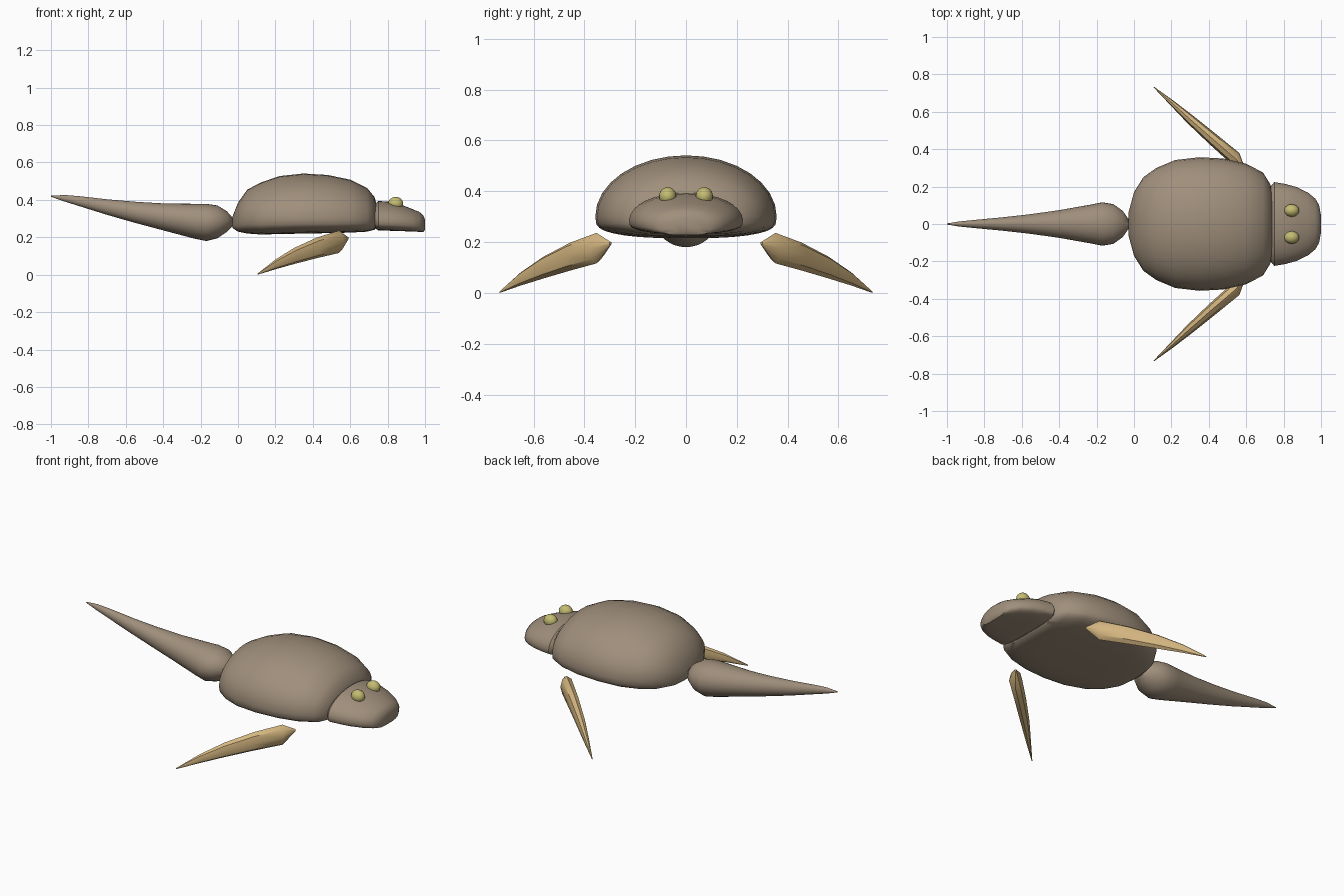
import bpy, bmesh, math
from mathutils import Vector

if "Cube" in bpy.data.objects:
    bpy.data.objects.remove(bpy.data.objects["Cube"], do_unlink=True)


def material(name, rgb):
    m = bpy.data.materials.new(name)
    m.use_nodes = True
    m.diffuse_color = (*rgb, 1)
    m.node_tree.nodes["Principled BSDF"].inputs["Base Color"].default_value = (*rgb, 1)
    return m


SKIN = material("brown skin", (0.35, 0.275, 0.2))
FIN = material("tan fin", (0.65, 0.46, 0.215))
EYE = material("yellow eye", (0.55, 0.5, 0.17))


def smooth(ob, angle):
    bpy.ops.object.select_all(action='DESELECT')
    ob.select_set(True)
    bpy.context.view_layer.objects.active = ob
    bpy.ops.object.shade_smooth_by_angle(angle=math.radians(angle))


def loft(name, rings, mat, angle=40):
    """Skin a list of closed rings and cap both ends."""
    bm = bmesh.new()
    loops = [[bm.verts.new(p) for p in ring] for ring in rings]
    n = len(loops[0])
    for a, b in zip(loops, loops[1:]):
        for i in range(n):
            j = (i + 1) % n
            bm.faces.new((a[i], a[j], b[j], b[i]))
    bm.faces.new(loops[0])
    bm.faces.new(loops[-1])
    bmesh.ops.recalc_face_normals(bm, faces=bm.faces)
    me = bpy.data.meshes.new(name)
    bm.to_mesh(me)
    bm.free()
    me.materials.append(mat)
    ob = bpy.data.objects.new(name, me)
    bpy.context.collection.objects.link(ob)
    smooth(ob, angle)
    return ob


def section(x, half_width, bottom, middle, top, flat=1.0, n=32):
    """Domed ring across x; a small flat value squares off the underside."""
    ring = []
    for i in range(n):
        a = math.tau * i / n
        c, s = math.cos(a), math.sin(a)
        if s >= 0:
            z = middle + (top - middle) * s
        else:
            z = middle - (middle - bottom) * abs(s) ** flat
            c = math.copysign(abs(c) ** flat, c)
        ring.append((x, half_width * c, z))
    return ring


# Shell-like body: x, half width, bottom, widest height, top
body = [(-0.03, 0.06, 0.25, 0.28, 0.31), (0.0, 0.17, 0.23, 0.29, 0.385),
        (0.05, 0.25, 0.22, 0.3, 0.455), (0.12, 0.3, 0.215, 0.3, 0.492),
        (0.22, 0.342, 0.217, 0.3, 0.527), (0.35, 0.357, 0.22, 0.3, 0.541),
        (0.48, 0.35, 0.222, 0.3, 0.533), (0.6, 0.322, 0.225, 0.3, 0.508),
        (0.69, 0.275, 0.23, 0.3, 0.464), (0.73, 0.21, 0.24, 0.3, 0.415),
        (0.745, 0.12, 0.26, 0.3, 0.36)]
loft("body", [section(*s, flat=0.6) for s in body], SKIN)

# Wedge-shaped head with a blunt snout
head = [(0.73, 0.2, 0.25, 0.29, 0.375), (0.75, 0.224, 0.237, 0.285, 0.394),
        (0.81, 0.214, 0.235, 0.283, 0.39), (0.87, 0.197, 0.233, 0.28, 0.375),
        (0.93, 0.168, 0.231, 0.275, 0.352), (0.97, 0.135, 0.229, 0.27, 0.335),
        (0.99, 0.1, 0.227, 0.268, 0.318), (1.0, 0.045, 0.24, 0.266, 0.295)]
loft("head", [section(*s, flat=0.6) for s in head], SKIN)

# Club-shaped tail: x, half width, bottom, top
tail = [(-0.025, 0.02, 0.265, 0.3), (-0.06, 0.07, 0.228, 0.34),
        (-0.11, 0.106, 0.195, 0.37), (-0.17, 0.116, 0.18, 0.379),
        (-0.23, 0.104, 0.192, 0.379), (-0.4, 0.074, 0.237, 0.381),
        (-0.55, 0.053, 0.277, 0.39), (-0.7, 0.036, 0.32, 0.403),
        (-0.85, 0.022, 0.367, 0.42), (-0.93, 0.014, 0.392, 0.426),
        (-1.0, 0.003, 0.417, 0.422)]
loft("tail", [section(x, w, b, (b + t) / 2, t) for x, w, b, t in tail], SKIN)

# Tapering fins: centre, half thickness, half height
fin = [((0.588, 0.297, 0.195), 0.006, 0.006), ((0.54, 0.352, 0.176), 0.036, 0.06),
       ((0.42, 0.455, 0.143), 0.032, 0.055), ((0.3, 0.56, 0.1), 0.025, 0.043),
       ((0.2, 0.65, 0.055), 0.014, 0.026), ((0.105, 0.733, 0.003), 0.002, 0.003)]
across = Vector((0.66, 0.75, 0))
for side, label in ((1, "back"), (-1, "front")):
    rings = []
    for centre, thick, tall in fin:
        ring = []
        for i in range(8):
            a = math.tau * i / 8
            p = Vector(centre) + across * thick * math.cos(a)
            ring.append((p.x, side * p.y, p.z + tall * math.sin(a)))
        rings.append(ring)
    loft(label + "_fin", rings, FIN)

# Bead eyes
for side, label in ((1, "back"), (-1, "front")):
    bpy.ops.mesh.primitive_uv_sphere_add(segments=20, ring_count=12, radius=1,
                                         location=(0.843, side * 0.072, 0.38))
    eye = bpy.context.object
    eye.name = label + "_eye"
    eye.scale = (0.04, 0.034, 0.036)
    eye.data.materials.append(EYE)
    smooth(eye, 60)
